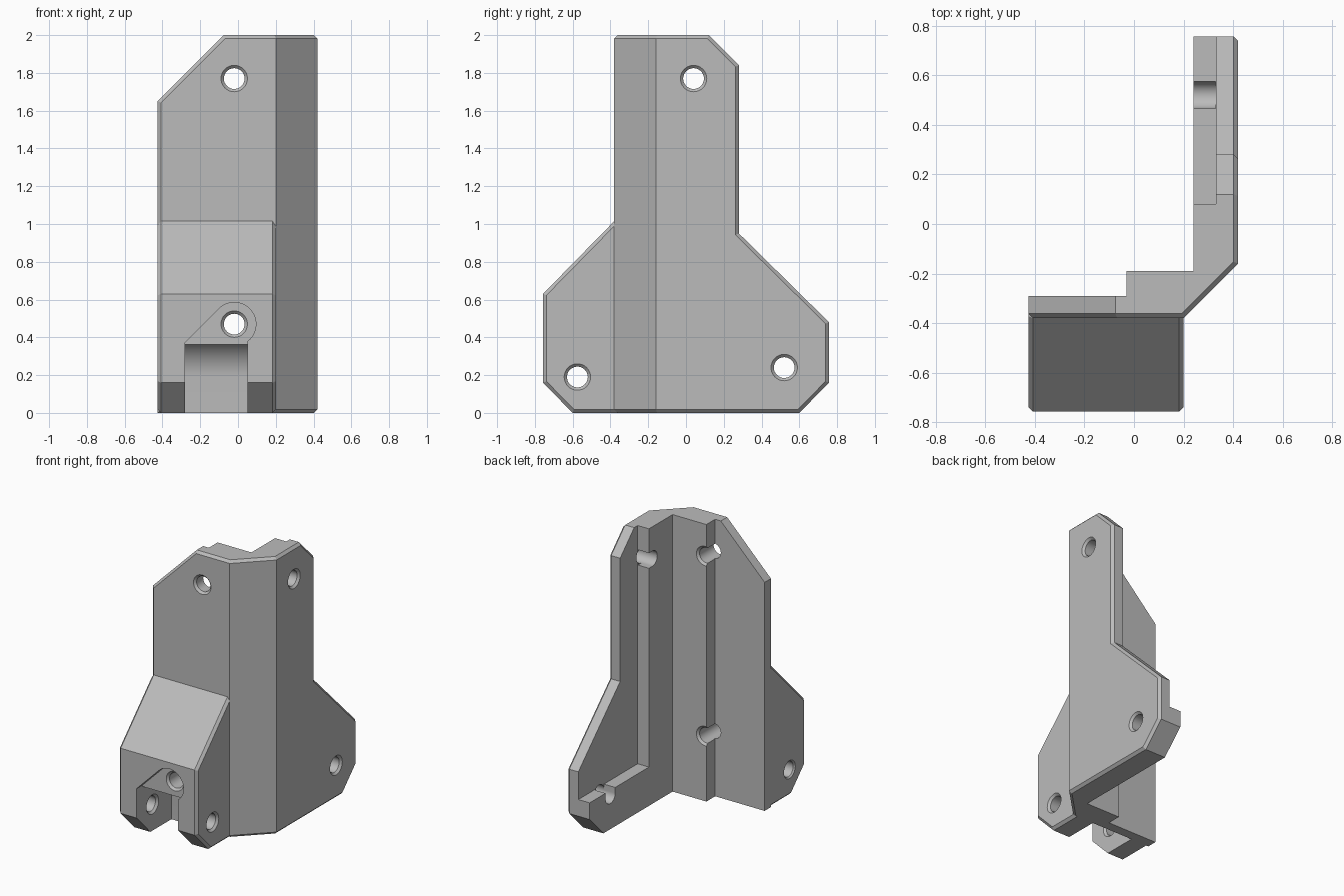
import bpy, bmesh
from math import radians, cos, sin, pi
from mathutils import Vector

cube = bpy.data.objects.get("Cube")
if cube:
    bpy.data.objects.remove(cube, do_unlink=True)

grey = bpy.data.materials.new("plain grey")
grey.use_nodes = True
grey.diffuse_color = (0.5, 0.5, 0.5, 1)
grey.node_tree.nodes["Principled BSDF"].inputs["Base Color"].default_value = (0.5, 0.5, 0.5, 1)

# place a profile point (u, v) at depth t along an axis
PLACE = {"x": lambda u, v, t: Vector((t, u, v)),
         "y": lambda u, v, t: Vector((u, t, v)),
         "z": lambda u, v, t: Vector((u, v, t))}


def loft(name, axis, rings):
    """Solid through equal-length rings, each (t, [(u, v), ...])."""
    bm = bmesh.new()
    loops = [[bm.verts.new(PLACE[axis](u, v, t)) for u, v in pts] for t, pts in rings]
    n = len(loops[0])
    for a, b in zip(loops, loops[1:]):
        for i in range(n):
            j = (i + 1) % n
            bm.faces.new((a[i], a[j], b[j], b[i]))
    bm.faces.new(loops[0])
    bm.faces.new(loops[-1])
    bmesh.ops.recalc_face_normals(bm, faces=bm.faces)
    mesh = bpy.data.meshes.new(name)
    bm.to_mesh(mesh)
    bm.free()
    obj = bpy.data.objects.new(name, mesh)
    bpy.context.collection.objects.link(obj)
    return obj


def prism(name, axis, pts, t0, t1):
    return loft(name, axis, [(t0, pts), (t1, pts)])


def box(name, x, y, z):
    return prism(name, "z", [(x[0], y[0]), (x[1], y[0]), (x[1], y[1]), (x[0], y[1])], *z)


def arc(cu, cv, r, a0, a1, n):
    angles = [radians(a0 + (a1 - a0) * i / n) for i in range(n + 1)]
    return [(cu + r * cos(a), cv + r * sin(a)) for a in angles]


def bore(name, axis, u, v, stations):
    circle = arc(u, v, 1, 0, 360, 32)[:-1]
    return loft(name, axis, [(t, [(u + (a - u) * r, v + (b - v) * r) for a, b in circle])
                             for t, r in stations])


def combine(target, tool, operation):
    mod = target.modifiers.new("combine", "BOOLEAN")
    mod.operation, mod.solver, mod.object = operation, "EXACT", tool
    bpy.context.view_layer.objects.active = target
    bpy.ops.object.modifier_apply(modifier=mod.name)
    bpy.data.objects.remove(tool, do_unlink=True)


def chamfer(obj, rule, size=0.018):
    bm = bmesh.new()
    bm.from_mesh(obj.data)
    bmesh.ops.remove_doubles(bm, verts=bm.verts, dist=0.0005)
    bmesh.ops.dissolve_limit(bm, angle_limit=radians(1), verts=bm.verts, edges=bm.edges)
    bm.normal_update()
    edges = [e for e in bm.edges if len(e.link_faces) == 2 and rule(e)]
    bmesh.ops.bevel(bm, geom=edges, offset=size, segments=1, affect="EDGES", profile=0.5)
    bm.to_mesh(obj.data)
    bm.free()


# Corner column with its two inner ribs
bracket = prism("corner_bracket", "z",
                [(-.03, -.38), (.2, -.38), (.42, -.16), (.42, .08),
                 (.24, .08), (.24, -.19), (-.03, -.19)], 0, 2)

# Thin front plate, side wing and the ledge along the wing's foot
walls = [
    prism("front_plate", "y", [(-.03, 0), (-.425, 0), (-.425, 1.65), (-.075, 2), (-.03, 2)], -.38, -.29),
    prism("side_wing", "x", [(.08, 0), (.6, 0), (.757, .16), (.757, .48), (.28, .95),
                             (.28, 1.84), (.12, 2), (.08, 2)], .33, .42),
    prism("wing_ledge", "x", [(.08, 0), (.6, 0), (.757, .16), (.757, .28), (.08, .28)], .24, .33),
]
for wall in walls:
    combine(bracket, wall, "UNION")


def outer(face):
    return face.normal.x - face.normal.y > 0.9


chamfer(bracket, lambda e: outer(e.link_faces[0]) != outer(e.link_faces[1]))

# Front roller housing
housing = prism("roller_housing", "x", [(-.34, 0), (-.6, 0), (-.757, .16), (-.757, .63),
                                        (-.38, 1.015), (-.34, 1.015)], -.425, .2)
chamfer(housing, lambda e: abs(e.verts[0].co.x - e.verts[1].co.x) < .01
        and min(v.co.y for v in e.verts) < -.37)
combine(bracket, housing, "UNION")

# Roller slot with a rounded back, and the shallow recess around the screw
R = 0.055
cutters = [
    prism("slot_cutter", "x", [(-.9, -.1), (-.36, -.1)] + arc(-.57, .19, .21, 0, 126, 20)
          + [(-.9, .36)], -.28, .05),
    prism("recess_cutter", "y", [(-.28, -.1), (-.28, .372)] + arc(-.02, .47, .115, 135, -52, 20)
          + [(.05, -.1)], -.9, -.69),
    # Axle bore, countersunk on both sides of each ear
    bore("axle_cutter", "x", -.575, .19, [(-.46, .1), (-.415, R), (-.295, R), (-.265, .085),
                                          (.035, .085), (.065, R), (.185, R), (.23, .1)]),
]
# Screw bores with countersinks and open channels toward the inner pockets
for z, face in ((1.77, -.38), (.47, -.69)):
    cutters += [
        bore("front_screw_cutter", "y", -.02, z, [(face - .03, .1), (face + .015, R),
                                                  (-.205, R), (-.16, .1)]),
        box("front_channel_cutter", (-.06, -.02), (-.288, -.15), (z - R, z + R)),
    ]
for y, z in ((.04, 1.77), (.52, .24)):
    cutters.append(bore("side_screw_cutter", "x", y, z, [(.21, .085), (.24, R),
                                                         (.405, R), (.45, .1)]))
cutters += [
    box("rib_channel_cutter", (.2, .328), (.04, .12), (1.77 - R, 1.77 + R)),
    box("ledge_channel_cutter", (.2, .328), (.52 - R, .52 + R), (.24, .32)),
]
for cutter in cutters:
    combine(bracket, cutter, "DIFFERENCE")

# Finish
bracket.data.materials.clear()
bracket.data.materials.append(grey)
for poly in bracket.data.polygons:
    poly.material_index = 0
bpy.ops.object.select_all(action="DESELECT")
bracket.select_set(True)
bpy.context.view_layer.objects.active = bracket
bpy.ops.object.shade_smooth_by_angle(angle=radians(25))
